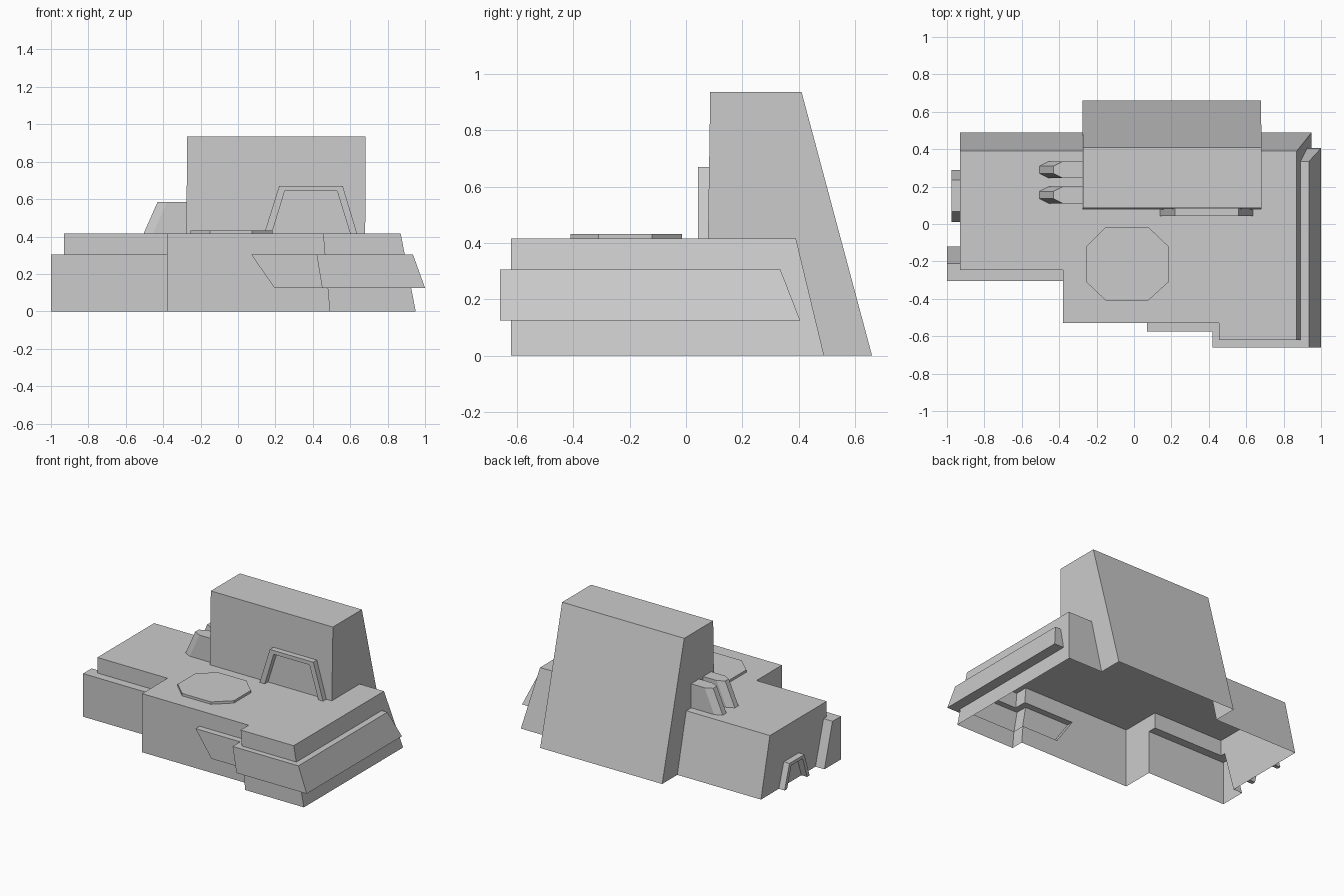
import bpy, bmesh

if "Cube" in bpy.data.objects:
    bpy.data.objects.remove(bpy.data.objects["Cube"])


def prism(name, a, b, cap_a=True):
    """Solid between two matching 3D outlines; outline a may be left open."""
    bm = bmesh.new()
    va = [bm.verts.new(p) for p in a]
    vb = [bm.verts.new(p) for p in b]
    n = len(a)
    bm.faces.new(vb)
    bm.faces.new(va[::-1])
    for i in range(n):
        j = (i + 1) % n
        bm.faces.new((va[i], va[j], vb[j], vb[i]))
    bmesh.ops.recalc_face_normals(bm, faces=bm.faces)
    if not cap_a:
        open_face = [f for f in bm.faces if all(v in va for v in f.verts)]
        bmesh.ops.delete(bm, geom=open_face, context='FACES_ONLY')
    me = bpy.data.meshes.new(name)
    bm.to_mesh(me)
    bm.free()
    ob = bpy.data.objects.new(name, me)
    bpy.context.collection.objects.link(ob)
    return ob


def loft(name, bottom, z0, top, z1, cap=True):
    return prism(name, [(x, y, z0) for x, y in bottom],
                 [(x, y, z1) for x, y in top], cap)


def rect(x0, x1, y0, y1):
    return [(x0, y0), (x1, y0), (x1, y1), (x0, y1)]


DECK = 0.415


# Hull outline: stepped front, slanted right and back sides
def outline(step, right, back):
    return [(-.93, -.245), (-.38, -.245), (-.38, -.53), (step, -.53),
            (step, -.62), (right, -.62), (right, back), (-.93, back)]


hull = loft("hull", outline(.49, .95, .49), 0, outline(.455, .87, .39), DECK)

# Raised sections merged into the hull shell
extras = [
    loft("side_box", rect(-1, -.36, -.305, -.12), 0,
         rect(-1, -.36, -.305, -.21), .305),
    loft("front_panel", rect(.195, .53, -.575, -.5), .125,
         rect(.07, .52, -.575, -.5), .305),
    loft("bumper", rect(.45, 1.0, -.66, .405), .125,
         rect(.42, .935, -.66, .335), .305),
    loft("tower_foot", rect(-.275, .68, .2, .66), 0,
         rect(-.275, .68, .2, .549), DECK),
]
for ob in extras:
    mod = hull.modifiers.new(ob.name, 'BOOLEAN')
    mod.operation = 'UNION'
    mod.solver = 'EXACT'
    mod.object = ob
bpy.context.view_layer.update()
bm = bmesh.new()
bm.from_object(hull, bpy.context.evaluated_depsgraph_get())
hull.modifiers.clear()
for ob in extras:
    bpy.data.objects.remove(ob, do_unlink=True)

# Underside is open
under = [f for f in bm.faces if all(abs(v.co.z) < 1e-4 for v in f.verts)]
bmesh.ops.delete(bm, geom=under, context='FACES')
bm.to_mesh(hull.data)
bm.free()

# Tower with sloped back
loft("tower", rect(-.275, .68, .078, .549), DECK,
     rect(-.273, .683, .086, .41), .935, cap=False)

# Low octagonal hatch
hatch = [(-.255, -.12), (-.255, -.31), (-.15, -.41), (.075, -.41),
         (.185, -.31), (.185, -.12), (.075, -.015), (-.15, -.015)]
loft("roof_hatch", hatch, DECK, hatch, .432, cap=False)

# Twin vents beside the tower
for i, y in enumerate((.155, .29)):
    foot = [(-.27, y - .045), (-.455, y - .045), (-.505, y - .02),
            (-.505, y + .02), (-.455, y + .045), (-.27, y + .045)]
    top = [(x if x > -.3 else x + .075, yy) for x, yy in foot]
    loft(f"vent_{i + 1}", foot, DECK, top, .585, cap=False)

# Door frame on the tower front
frame = [(.14, DECK), (.22, .67), (.56, .67), (.637, DECK),
         (.60, DECK), (.53, .643), (.25, .643), (.18, DECK)]
prism("tower_door_frame", [(x, .085, z) for x, z in frame],
      [(x, .042, z) for x, z in frame], cap_a=False)

# Door frame on the left end
frame = [(.01, 0), (.068, .17), (.235, .17), (.29, 0),
         (.262, 0), (.214, .148), (.088, .148), (.038, 0)]
prism("end_door_frame", [(-.93, y, z) for y, z in frame],
      [(-.975, y, z) for y, z in frame], cap_a=False)
